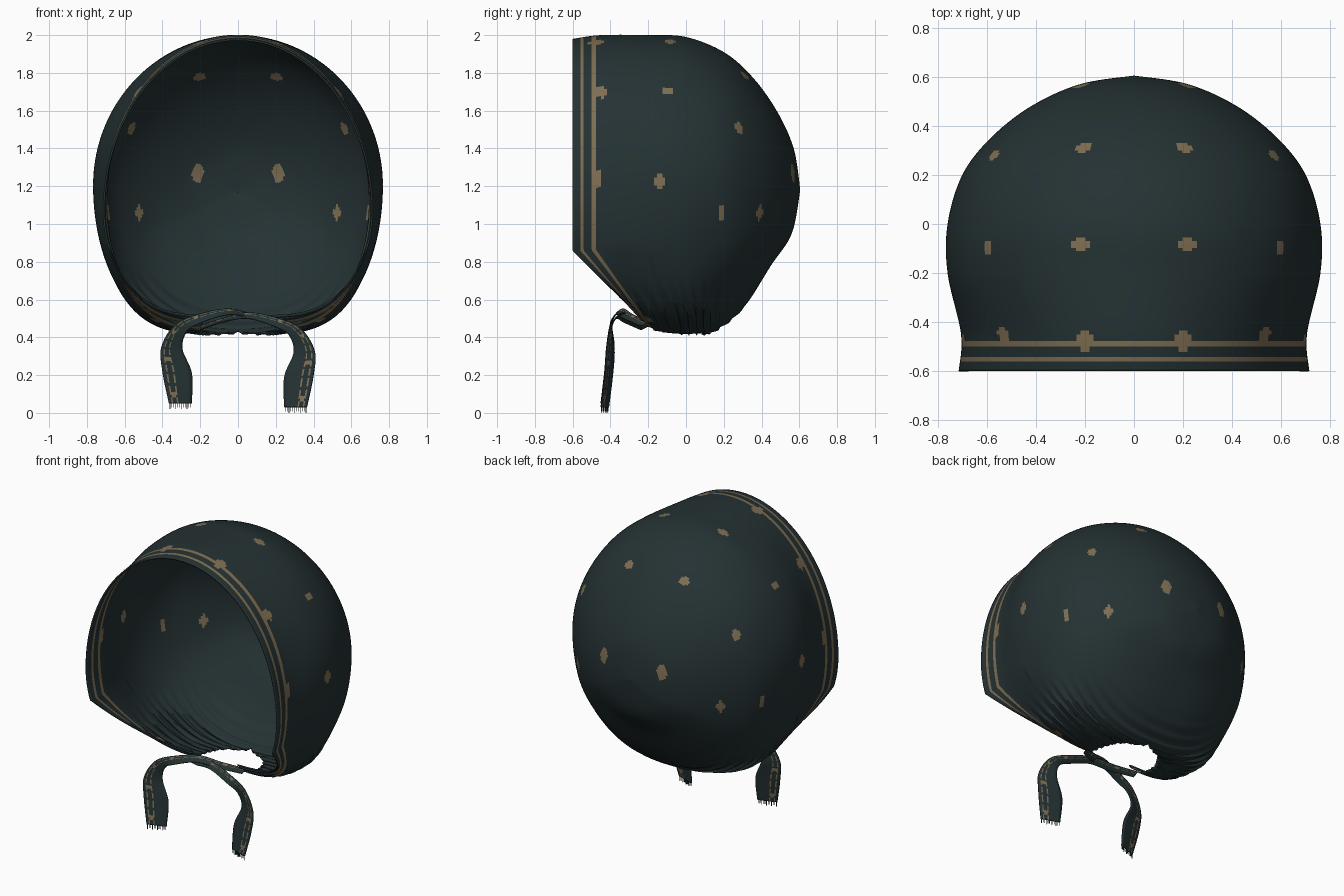
import bpy, bmesh, math
from mathutils import Vector

if "Cube" in bpy.data.objects:
    bpy.data.objects.remove(bpy.data.objects["Cube"])


def material(name, rgb):
    m = bpy.data.materials.new(name)
    m.diffuse_color = (*rgb, 1)
    m.use_nodes = True
    m.node_tree.nodes["Principled BSDF"].inputs["Base Color"].default_value = m.diffuse_color
    return m


DARK = material("dark_teal_cloth", (0.018, 0.031, 0.033))
TAN = material("tan_print", (0.21, 0.155, 0.085))


def spline(points, t):
    """Smooth interpolation through a list of equal-length tuples."""
    n = len(points) - 1
    i = min(int(t), n - 1)
    f = t - i
    p0, p1, p2, p3 = (points[min(max(k, 0), n)] for k in (i - 1, i, i + 1, i + 2))
    return [b + 0.5 * f * (c - a + f * (2 * a - 5 * b + 4 * c - d + f * (3 * (b - c) + d - a)))
            for a, b, c, d in zip(p0, p1, p2, p3)]


def ramp(x):
    x = min(max(x, 0), 1)
    return x * x * (3 - 2 * x)


def grid_object(name, rows, thickness, tan_rule, mirror=False):
    """Quad sheet from rows of points, given thickness and two colours."""
    bm = bmesh.new()
    vs = [[bm.verts.new(p) for p in row] for row in rows]
    for i in range(len(rows) - 1):
        for j in range(len(rows[0]) - 1):
            f = bm.faces.new((vs[i][j], vs[i][j + 1], vs[i + 1][j + 1], vs[i + 1][j]))
            f.material_index = int(tan_rule(i, j, f.calc_center_median()))
    bmesh.ops.remove_doubles(bm, verts=bm.verts, dist=0.0004)
    me = bpy.data.meshes.new(name)
    bm.to_mesh(me)
    bm.free()
    me.materials.append(DARK)
    me.materials.append(TAN)
    ob = bpy.data.objects.new(name, me)
    bpy.context.collection.objects.link(ob)
    bpy.context.view_layer.objects.active = ob
    ob.select_set(True)
    bpy.ops.object.shade_smooth_by_angle(angle=math.radians(50))
    ob.select_set(False)
    if mirror:
        mod = ob.modifiers.new("mirror", "MIRROR")
        mod.merge_threshold = 0.001
    sol = ob.modifiers.new("cloth", "SOLIDIFY")
    sol.thickness = thickness
    sol.offset = -1 if mirror else 0
    return ob


# Bonnet arches, brim to back: crown y, crown z, half width, widest z, end x, end y, end z
ARCHES = [
    (-0.60, 1.98, 0.715, 1.07, 0.17, -0.25, 0.51),
    (-0.45, 2.00, 0.705, 1.13, 0.20, -0.17, 0.44),
    (-0.20, 2.00, 0.76, 1.20, 0.20, -0.05, 0.42),
    (0.00, 1.99, 0.76, 1.20, 0.15, 0.06, 0.42),
    (0.20, 1.91, 0.70, 1.20, 0.00, 0.15, 0.43),
    (0.35, 1.78, 0.585, 1.20, 0.00, 0.30, 0.55),
    (0.48, 1.60, 0.42, 1.18, 0.00, 0.45, 0.78),
    (0.57, 1.40, 0.22, 1.18, 0.00, 0.56, 0.95),
    (0.605, 1.18, 0.00, 1.18, 0.00, 0.605, 1.18),
]


def bonnet_point(v, phi):
    y, ztop, a, zmid, ex, ey, ez = spline(ARCHES, v)
    ex, a = max(ex, 0) if v < 4 else 0, max(a, 0)
    c, s = math.cos(phi), max(math.sin(phi), 0)
    if c >= 0:
        return Vector((a * s, y, zmid + (ztop - zmid) * c))
    c = -c
    slide = min(max((c - 0.38) / 0.62, 0), 1)
    slide = slide if v < 2 else ramp(slide)
    p = Vector((ex + (a - ex) * s ** 0.8, y + (ey - y) * slide, zmid - (zmid - ez) * c))
    # gathers towards the neck
    fold = 0.03 * ramp((c - 0.6) / 0.4) * ramp((5.5 - v) / 1.5) * math.sin(v * 2 * math.pi * 2.5)
    p.x *= 1 + fold
    p.y += fold * 0.3
    return p


params = [0, 0.12, 0.25, 0.37, 0.49, 0.62, 0.74, 0.865, 1] + [1 + k / 14 for k in range(1, 99)]
N = 120
rows = [[bonnet_point(v, math.pi * j / N) for j in range(N + 1)] for v in params]

# Printed spots on one half: approximate x, y, z and half sizes across and up
SPOTS = [
    (0.22, 0.56, 1.27, 0.034, 0.052), (0.52, 0.38, 1.06, 0.024, 0.04),
    (0.69, 0.18, 1.06, 0.02, 0.035), (0.58, 0.28, 1.51, 0.026, 0.036),
    (0.22, 0.32, 1.80, 0.032, 0.032), (0.59, -0.09, 1.71, 0.028, 0.034),
    (0.76, -0.14, 1.22, 0.029, 0.038), (0.21, -0.09, 1.96, 0.032, 0.03),
    (0.58, -0.465, 1.72, 0.03, 0.04), (0.70, -0.465, 1.24, 0.03, 0.045),
    (0.20, -0.465, 1.96, 0.036, 0.04), (0.42, -0.17, 0.55, 0.022, 0.07),
]
flat = [p for row in rows for p in row]
snapped = []
for x, y, z, r, h in SPOTS:
    q = Vector((x, y, z))
    snapped.append((min(flat, key=lambda p: (p - q).length_squared), r, h))


def bonnet_tan(i, j, c):
    if i in (3, 6):  # brim stripes
        return True
    return any(((c.x - p.x) / r) ** 2 + ((c.y - p.y) / r) ** 2 + ((c.z - p.z) / h) ** 2 < 1
               for p, r, h in snapped)


grid_object("bonnet", rows, 0.01, bonnet_tan, mirror=True)

# Tie ribbons, crossing under the chin and hanging down
OUTER = [(-0.20, -0.20, 0.46), (-0.08, -0.28, 0.50), (0.05, -0.33, 0.53), (0.20, -0.37, 0.505),
         (0.33, -0.40, 0.45), (0.405, -0.42, 0.33), (0.40, -0.43, 0.20), (0.365, -0.45, 0.03)]
INNER = [(-0.20, -0.24, 0.44), (-0.08, -0.33, 0.48), (0.05, -0.37, 0.50), (0.20, -0.40, 0.455),
         (0.27, -0.39, 0.41), (0.295, -0.38, 0.32), (0.245, -0.39, 0.19), (0.245, -0.41, 0.03)]
COLS = [0, 0.12, 0.18, 0.27, 0.35, 0.41, 0.55, 0.7, 0.85, 1]


def tie(name, side, lift):
    def place(t, u):
        p = Vector(spline(OUTER, t)).lerp(Vector(spline(INNER, t)), u)
        return Vector((p.x * side, p.y, p.z + lift))

    ribbon = [[place(7 * k / 84, u) for u in COLS] for k in range(85)]

    def tan(i, j, c):
        dot = j in (2, 3) and i % 14 in (9, 10)
        return dot or (j in (1, 4) and i % 4 != 0)

    grid_object(name + "_ribbon", ribbon, 0.006, tan)

    # frayed threads at the ribbon end
    bm = bmesh.new()
    for k in range(12):
        p = place(7, (k + 0.5) / 12)
        length = 0.022 + 0.008 * (k % 3 == 0)
        geo = bmesh.ops.create_cube(bm, size=1)
        bmesh.ops.scale(bm, vec=(0.003, 0.003, length), verts=geo["verts"])
        bmesh.ops.translate(bm, vec=p - Vector((0, 0, length / 2)), verts=geo["verts"])
    me = bpy.data.meshes.new(name + "_fringe")
    bm.to_mesh(me)
    bm.free()
    me.materials.append(DARK)
    bpy.context.collection.objects.link(bpy.data.objects.new(name + "_fringe", me))


tie("right_tie", 1, 0.0)
tie("left_tie", -1, 0.02)
